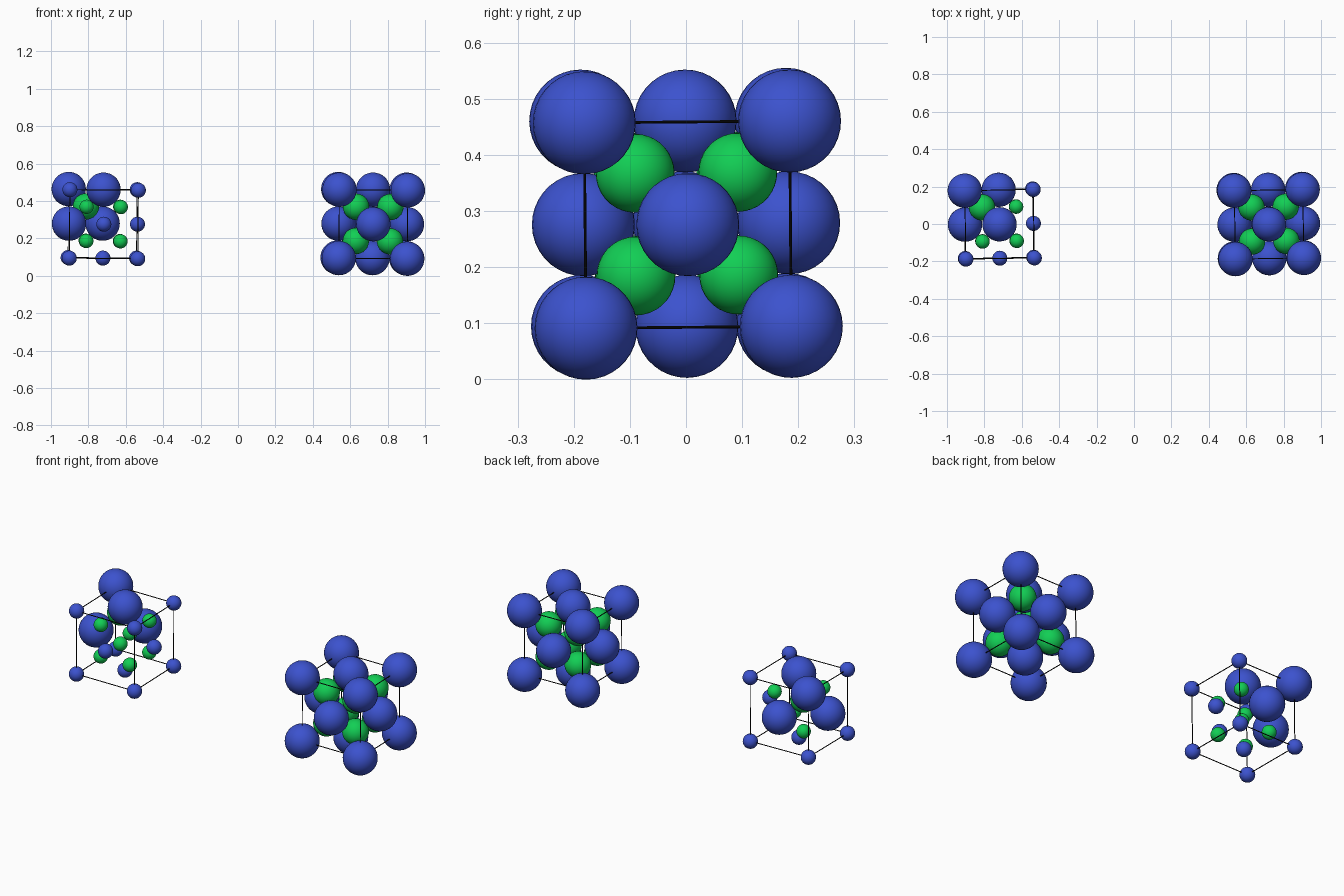
import bpy, bmesh
from math import radians
from itertools import product
from mathutils import Matrix, Vector, Euler

if "Cube" in bpy.data.objects:
    bpy.data.objects.remove(bpy.data.objects["Cube"])

A = 0.366                 # cell edge length
H, Q = A / 2, A / 4       # corner and octant offsets
TILT = Euler((radians(0.5), radians(0.5), radians(1.0))).to_matrix().to_4x4()


def material(name, rgb):
    m = bpy.data.materials.new(name)
    m.diffuse_color = (*rgb, 1)
    m.use_nodes = True
    m.node_tree.nodes["Principled BSDF"].inputs["Base Color"].default_value = m.diffuse_color
    return m


BLUE = material("blue", (0.045, 0.085, 0.62))
GREEN = material("green", (0.006, 0.62, 0.09))
BLACK = material("black", (0.005, 0.005, 0.005))


def add_object(name, bm, mat, frame, smooth=True):
    mesh = bpy.data.meshes.new(name)
    bm.to_mesh(mesh)
    bm.free()
    for p in mesh.polygons:
        p.use_smooth = smooth
    mesh.materials.append(mat)
    ob = bpy.data.objects.new(name, mesh)
    ob.matrix_world = frame
    bpy.context.collection.objects.link(ob)


def balls(name, points, radius_of, mat, frame):
    bm = bmesh.new()
    for p in points:
        bmesh.ops.create_uvsphere(bm, u_segments=36, v_segments=18, radius=radius_of(p),
                                  matrix=Matrix.Translation(p))
    add_object(name, bm, mat, frame)


def cell_frame(name, frame):
    # twelve thin rods along the cube edges
    bm = bmesh.new()
    for axis in range(3):
        for s, t in product((-H, H), repeat=2):
            c = Vector((0, 0, 0))
            c[(axis + 1) % 3], c[(axis + 2) % 3] = s, t
            d = Vector((0, 0, 0))
            d[axis] = 1
            rot = d.to_track_quat('Z', 'Y').to_matrix().to_4x4()
            bmesh.ops.create_cone(bm, cap_ends=True, segments=8, radius1=0.0025,
                                  radius2=0.0025, depth=A, matrix=Matrix.Translation(c) @ rot)
    add_object(name, bm, BLACK, frame, smooth=False)


# lattice sites relative to the cell centre
corners = [Vector(s) * H for s in product((-1, 1), repeat=3)]
faces = [Vector([s * H if i == k else 0 for i in range(3)]) for k in range(3) for s in (-1, 1)]
octants = [Vector(s) * Q for s in product((-1, 1), repeat=3)]


def in_big_octant(p):
    # left, back, top octant is drawn full size in the open cell
    return p.x <= 0 and p.y >= 0 and p.z >= 0


def build_cell(label, x, is_full):
    frame = Matrix.Translation((x, 0, 0.2775)) @ TILT
    blue_r = lambda p: 0.0917 if is_full(p) else 0.040
    green_r = lambda p: 0.0702 if is_full(p) else 0.038
    balls(label + "_corner_balls", corners, blue_r, BLUE, frame)
    balls(label + "_face_balls", faces, blue_r, BLUE, frame)
    balls(label + "_inner_balls", octants, green_r, GREEN, frame)
    cell_frame(label + "_edge_frame", frame)


build_cell("open_cell", -0.7205, in_big_octant)
build_cell("packed_cell", 0.7205, lambda p: True)
